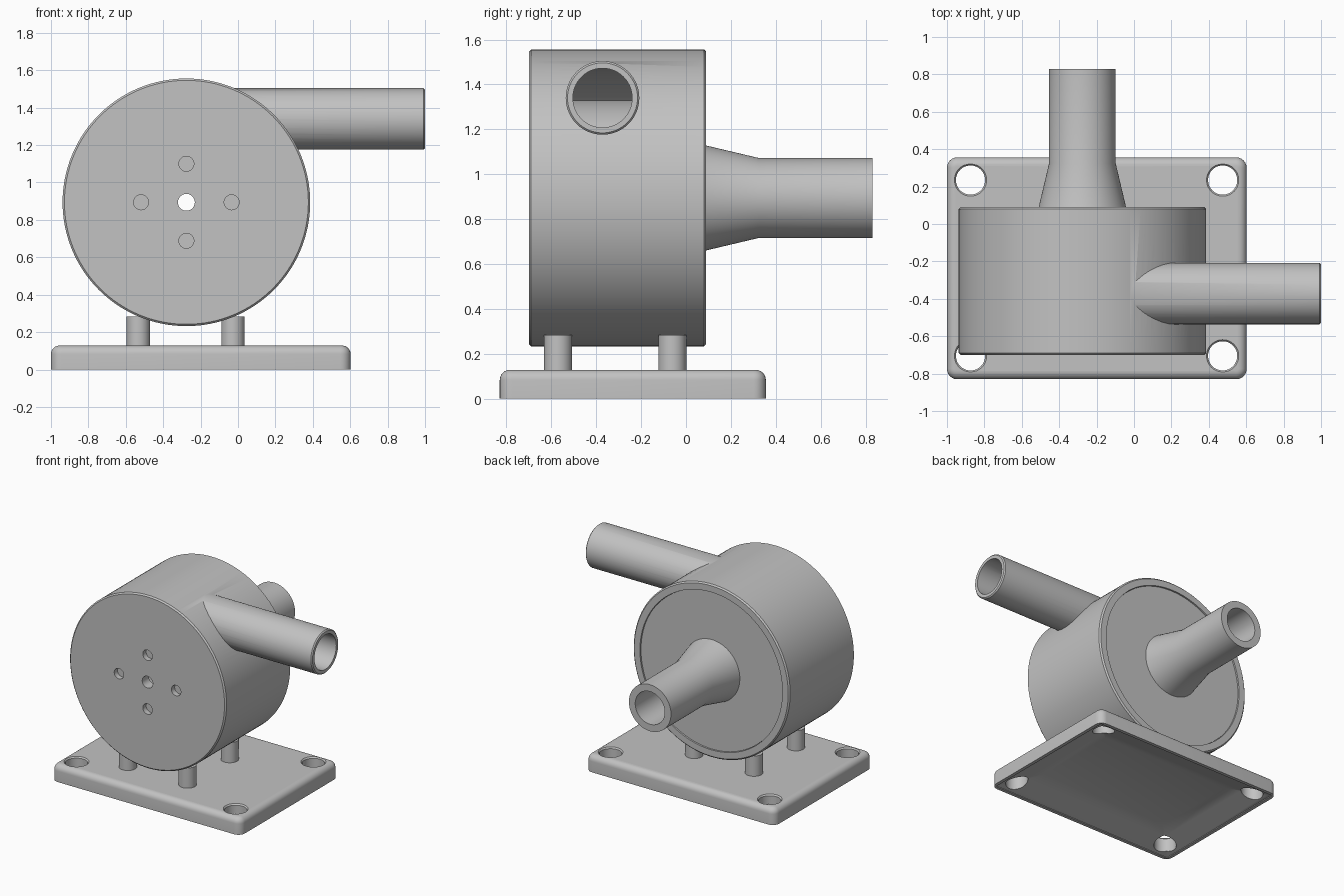
import bpy, bmesh, math
from mathutils import Matrix, Vector

cube = bpy.data.objects.get("Cube")
if cube:
    bpy.data.objects.remove(cube, do_unlink=True)

grey = bpy.data.materials.new("plain grey")
grey.use_nodes = True
COLOUR = (0.54, 0.54, 0.54, 1)
grey.diffuse_color = COLOUR
grey.node_tree.nodes["Principled BSDF"].inputs["Base Color"].default_value = COLOUR

CX, CZ = -0.276, 0.894          # pump axis, running along y
OUT_Y, OUT_Z = -0.372, 1.34     # outlet axis, running along x
AXES = {"x": Matrix.Rotation(math.pi / 2, 4, "Y"),
        "y": Matrix.Rotation(-math.pi / 2, 4, "X"),
        "z": Matrix.Identity(4)}


def finish(name, bm):
    bmesh.ops.recalc_face_normals(bm, faces=bm.faces)
    mesh = bpy.data.meshes.new(name)
    bm.to_mesh(mesh)
    bm.free()
    mesh.materials.append(grey)
    obj = bpy.data.objects.new(name, mesh)
    bpy.context.collection.objects.link(obj)
    return obj


def lathe(name, profile, origin, axis="y", steps=96, closed=False):
    """Spin (radius, height) points about an axis; open profiles get end caps."""
    bm = bmesh.new()
    turn = Matrix.Translation(origin) @ AXES[axis]
    rings = []
    for r, h in profile:
        rings.append([bm.verts.new(turn @ Vector((r * math.cos(a), r * math.sin(a), h)))
                      for a in (math.tau * i / steps for i in range(steps))])
    pairs = list(zip(rings, rings[1:]))
    if closed:
        pairs.append((rings[-1], rings[0]))
    else:
        bm.faces.new(rings[0])
        bm.faces.new(rings[-1])
    for a, b in pairs:
        for i in range(steps):
            j = (i + 1) % steps
            bm.faces.new((a[i], a[j], b[j], b[i]))
    return finish(name, bm)


def rod(name, r, start, end, origin, axis, steps=48):
    return lathe(name, [(r, start), (r, end)], origin, axis, steps)


def select(obj):
    bpy.ops.object.select_all(action="DESELECT")
    obj.select_set(True)
    bpy.context.view_layer.objects.active = obj


def combine(obj, other, operation="DIFFERENCE"):
    select(obj)
    mod = obj.modifiers.new("combine", "BOOLEAN")
    mod.operation, mod.solver, mod.object = operation, "EXACT", other
    bpy.ops.object.modifier_apply(modifier=mod.name)
    bpy.data.objects.remove(other, do_unlink=True)


def smooth(obj):
    select(obj)
    bpy.ops.object.shade_smooth_by_angle(angle=math.radians(32))


# Pump casing: chamfered drum with a side outlet, hollowed out
axis_origin = (CX, 0, CZ)
casing = lathe("pump_casing", [(0.652, -0.7), (0.662, -0.69), (0.662, 0.08), (0.652, 0.09)],
               axis_origin, steps=128)
outlet_origin = (0, OUT_Y, OUT_Z)
combine(casing, lathe("outlet", [(0.164, -0.2), (0.164, 0.992), (0.156, 1)],
                      outlet_origin, "x", 64), "UNION")
combine(casing, lathe("cavity", [(0.58, -0.62), (0.58, 0.03), (0.603, 0.03), (0.603, 0.2)],
                      axis_origin, steps=128))
combine(casing, rod("outlet_bore", 0.132, CX, 1.2, outlet_origin, "x", 64))

# Shaft hole through the front wall and four blind mounting holes
combine(casing, rod("shaft_hole", 0.045, -0.8, -0.5, axis_origin, "y"))
for dx, dz in ((0.242, 0), (-0.242, 0), (0, 0.206), (0, -0.206)):
    combine(casing, rod("mounting_hole", 0.04, -0.8, -0.66, (CX + dx, 0, CZ + dz), "y"))
smooth(casing)

# Ring inside the casing
smooth(lathe("inner_ring", [(0.36, -0.62), (0.434, -0.62), (0.434, 0.03), (0.36, 0.03)],
             axis_origin, closed=True))

# Back cover with tapered inlet pipe
smooth(lathe("back_cover_inlet", [(0.125, 0.03), (0.601, 0.03), (0.601, 0.08), (0.236, 0.08),
                                  (0.178, 0.325), (0.178, 0.83), (0.125, 0.83)],
             axis_origin, closed=True))

# Base plate with rounded corners and top edge
BASE_X, BASE_Y, BASE_W, BASE_D, BASE_H = -0.199, -0.237, 1.602, 1.186, 0.128
bm = bmesh.new()
bmesh.ops.create_cube(bm, size=1, matrix=Matrix.Translation((BASE_X, BASE_Y, BASE_H / 2))
                      @ Matrix.Diagonal((BASE_W, BASE_D, BASE_H, 1)))
upright = [e for e in bm.edges if abs(e.verts[0].co.z - e.verts[1].co.z) > 0.1]
bmesh.ops.bevel(bm, geom=upright, offset=0.055, segments=6, profile=0.5, affect="EDGES")
rim = [e for e in bm.edges if all(v.co.z > 0.12 for v in e.verts)]
bmesh.ops.bevel(bm, geom=rim, offset=0.045, segments=6, profile=0.5, affect="EDGES")
base = finish("base_plate", bm)

# Sloped hollow under the base
bm = bmesh.new()
loops = []
for inset, z in ((0.025, -0.01), (0.025, 0.005), (0.26, 0.08)):
    w, d = BASE_W / 2 - inset, BASE_D / 2 - inset
    loops.append([bm.verts.new((BASE_X + sx * w, BASE_Y + sy * d, z))
                  for sx, sy in ((-1, -1), (1, -1), (1, 1), (-1, 1))])
bm.faces.new(loops[0])
bm.faces.new(loops[-1])
for low, high in zip(loops, loops[1:]):
    for i in range(4):
        j = (i + 1) % 4
        bm.faces.new((low[i], low[j], high[j], high[i]))
combine(base, finish("underside_hollow", bm))

# Bolt holes with a softened upper edge
for x in (-0.874, 0.474):
    for y in (-0.705, 0.235):
        combine(base, lathe("bolt_hole", [(0.078, -0.1), (0.078, 0.118), (0.088, 0.13),
                                          (0.088, 0.3)], (x, y, 0), "z", 48))
smooth(base)

# Four support posts
for side, x in (("right", -0.533), ("left", -0.027)):
    for end, y in (("front", -0.57), ("back", -0.061)):
        smooth(rod(f"{end}_{side}_post", 0.0625, 0.11, 0.283, (x, y, 0), "z"))
